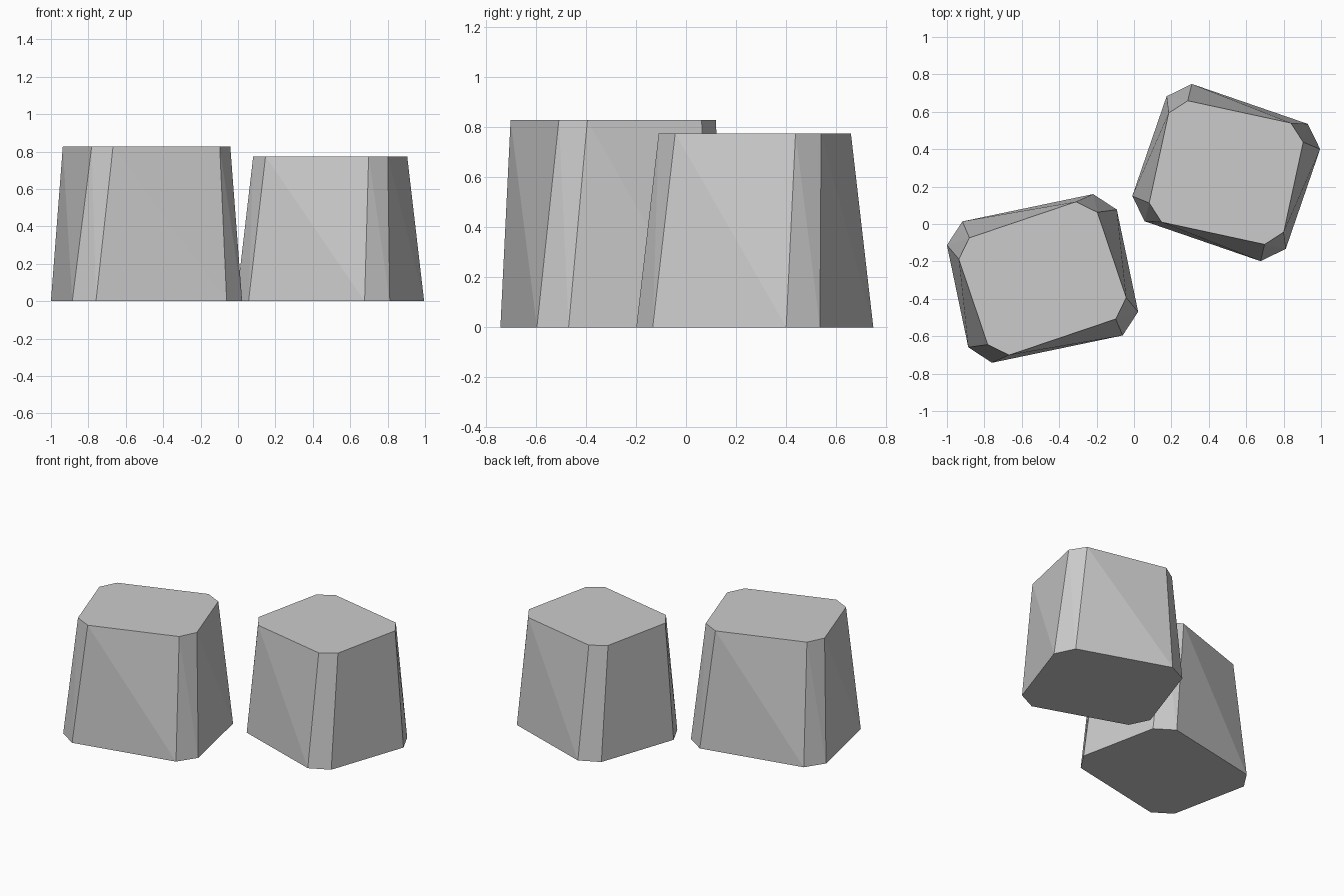
import bpy, bmesh
from math import cos, sin, radians

if "Cube" in bpy.data.objects:
    bpy.data.objects.remove(bpy.data.objects["Cube"])

stone = bpy.data.materials.new("stone_grey")
stone.diffuse_color = (0.6, 0.6, 0.6, 1)
stone.use_nodes = True
stone.node_tree.nodes["Principled BSDF"].inputs["Base Color"].default_value = stone.diffuse_color


def ring(bm, center, angle, hx, hy, cut, z):
    """Rectangle with cut corners, turned by angle, as a ring of 8 vertices."""
    a, b = hx - cut, hy - cut
    pts = [(-a, -hy), (a, -hy), (hx, -b), (hx, b),
           (a, hy), (-a, hy), (-hx, b), (-hx, -b)]
    c, s = cos(radians(angle)), sin(radians(angle))
    return [bm.verts.new((center[0] + x * c - y * s, center[1] + x * s + y * c, z))
            for x, y in pts]


def twisted_block(name, center, height, base, top):
    """Tapered, slightly twisted block; base and top are (angle, hx, hy, cut)."""
    bm = bmesh.new()
    lo = ring(bm, center, *base, 0)
    hi = ring(bm, center, *top, height)
    bm.faces.new(lo[::-1])
    bm.faces.new(hi)
    # sides, each split from its upper left to its lower right corner
    for i in range(8):
        j = (i + 1) % 8
        bm.faces.new((lo[i], lo[j], hi[i]))
        bm.faces.new((lo[j], hi[j], hi[i]))
    mesh = bpy.data.meshes.new(name)
    bm.to_mesh(mesh)
    bm.free()
    mesh.materials.append(stone)
    bpy.context.collection.objects.link(bpy.data.objects.new(name, mesh))


twisted_block("left_block", (-0.489, -0.291), 0.828,
              (11.8, 0.464, 0.386, 0.107), (18.7, 0.391, 0.331, 0.09))
twisted_block("right_block", (0.493, 0.275), 0.775,
              (-19.0, 0.434, 0.388, 0.106), (-12.2, 0.368, 0.332, 0.086))
